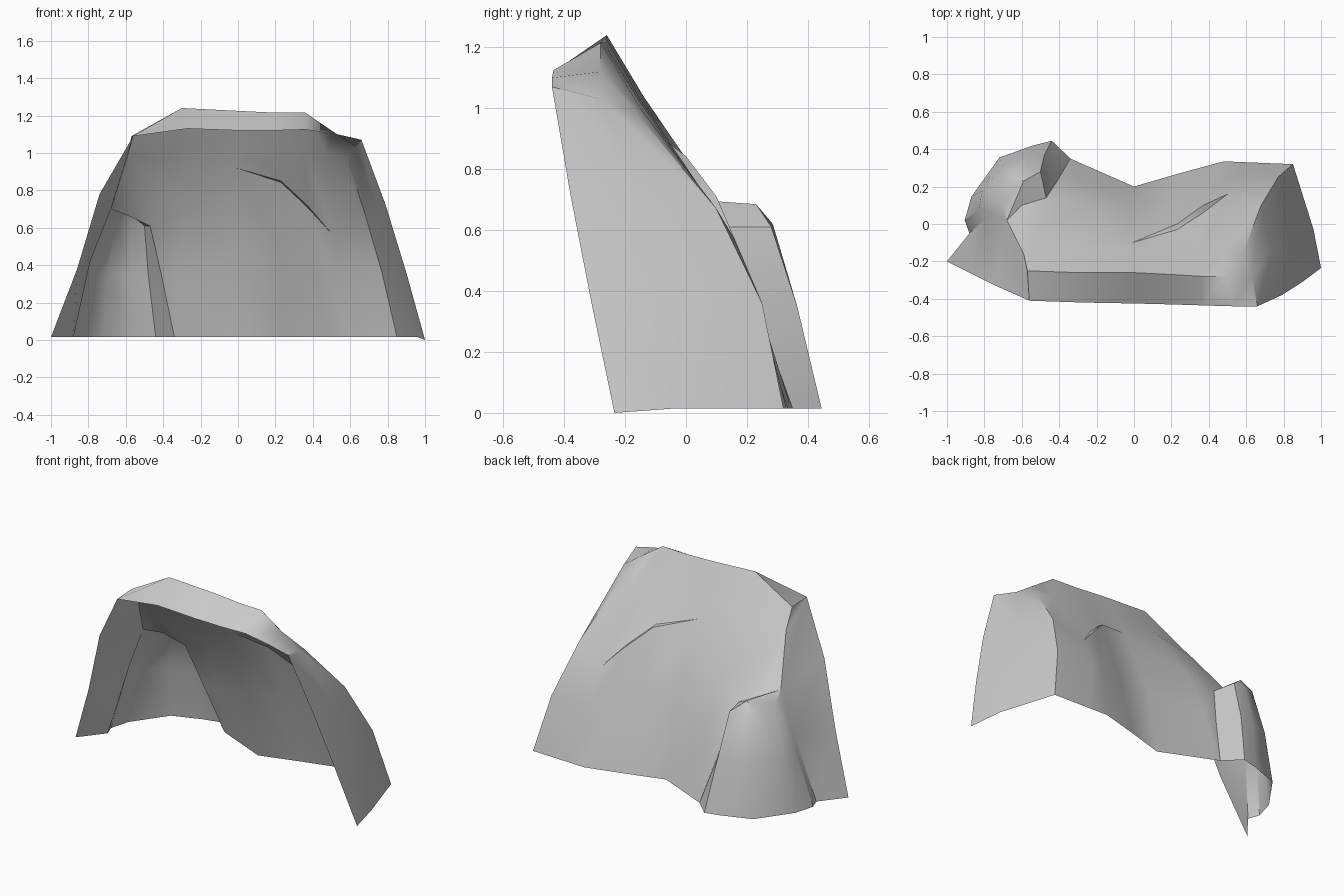
import bpy
import bmesh
from mathutils import Vector

default_cube = bpy.data.objects.get("Cube")
if default_cube:
    bpy.data.objects.remove(default_cube, do_unlink=True)

GROUND = 0.015
bm = bmesh.new()


def add_face(points):
    """Add one face, dropping repeated corners."""
    corners = []
    for point in points:
        if Vector(point) not in corners:
            corners.append(Vector(point))
    if len(corners) > 2:
        bm.faces.new([bm.verts.new(corner) for corner in corners])


def loft(sections):
    """Skin neighbouring sections that have equal point counts."""
    for first, second in zip(sections, sections[1:]):
        for i in range(len(first) - 1):
            add_face([first[i], first[i + 1], second[i + 1], second[i]])


def fan(centre, rim):
    """Close a rim with triangles around a centre point."""
    for a, b in zip(rim, rim[1:] + rim[:1]):
        add_face([centre, a, b])


# Back wall: horizontal sections from the ridge down to the ground
ridge = [(-.57, -.25, 1.09), (-.3, -.26, 1.24), (0, -.26, 1.225), (.2, -.27, 1.215),
         (.36, -.28, 1.215), (.5, -.28, 1.12), (.63, -.28, 1.03)]
shoulder = [(-.59, -.16, .98), (-.26, -.14, 1.04), (0, -.15, 1.03), (.2, -.15, 1.03),
            (.36, -.15, 1.02), (.48, -.15, 1), (.58, -.16, .98)]
crease = [(-.47, .14, .61), (-.3, .12, .66), (-.01, -.1, .92), (.23, -.03, .85),
          (.37, .06, .72), (.5, .16, .57), (.68, .1, .67)]
middle = [(-.41, .23, .35), (-.32, .24, .35), (-.02, .1, .45), (.23, .14, .45),
          (.4, .2, .42), (.5, .24, .36), (.77, .25, .36)]
foot = [(x, y, GROUND) for x, y in
        [(-.34, .35), (-.33, .345), (0, .2), (.24, .27), (.48, .335), (.6, .33), (.85, .32)]]

# A narrow stepped ledge follows part of the crease
ledge_depth = [0, 0, 0, .03, .04, 0, 0]
ledge = [(x, y + d, z - d / 4) for (x, y, z), d in zip(crease, ledge_depth)]
loft([ridge, shoulder, crease])
loft([crease, ledge, middle, foot])

# Overhanging lip in front of the ridge
lip = [(-.56, -.41, 1.09), (-.27, -.42, 1.13), (0, -.425, 1.12), (.2, -.43, 1.12),
       (.36, -.435, 1.125), (.53, -.44, 1.1), (.66, -.44, 1.07)]
loft([lip, ridge])

# Side panel at positive x
loft([
    [lip[-1], ridge[-1], shoulder[-1]],
    [(.79, -.38, .72), (.74, -.14, .7), crease[-1]],
    [(.9, -.31, .36), (.87, -.075, .36), middle[-1]],
    [(1, -.235, 0), (.96, -.03, GROUND), foot[-1]],
])

# Side panel at negative x, meeting the buttress along a soft valley
valley = [(-.68, .02, .7), (-.79, .03, .42), (-.88, -.05, GROUND)]
front_edge = [lip[0], (-.74, -.33, .78), (-.86, -.27, .38), (-1, -.2, GROUND)]
loft([front_edge, [shoulder[0]] + valley])
add_face([lip[0], ridge[0], shoulder[0]])

# Rounded buttress: vertical profiles running around its outside
buttress = [
    valley,
    [(-.7, .1, .65), (-.83, .08, .38), (-.905, .02, GROUND)],
    [(-.69, .2, .61), (-.81, .18, .35), (-.87, .145, GROUND)],
    [(-.65, .26, .62), (-.7, .31, .35), (-.72, .355, GROUND)],
    [(-.57, .285, .62), (-.57, .36, .35), (-.54, .42, GROUND)],
    [(-.5, .28, .61), (-.48, .365, .35), (-.44, .445, GROUND)],
    [crease[0], middle[0], foot[0]],
]
loft(buttress)

# Buttress cap and the saddle joining it to the wall
saddle = (-.6, .1, .67)
fan((-.59, .23, .685), [profile[0] for profile in buttress] + [saddle])
add_face([shoulder[0], valley[0], saddle])
add_face([shoulder[0], saddle, crease[0]])

# Weld the patches and turn the faces outward
bmesh.ops.remove_doubles(bm, verts=bm.verts, dist=0.0005)
bmesh.ops.recalc_face_normals(bm, faces=bm.faces)
if sum(face.normal.y * face.calc_area() for face in bm.faces) < 0:
    bmesh.ops.reverse_faces(bm, faces=bm.faces)

mesh = bpy.data.meshes.new("rock_shell")
bm.to_mesh(mesh)
bm.free()
rock = bpy.data.objects.new("rock_shell", mesh)
bpy.context.collection.objects.link(rock)

# Plain grey stone
stone = bpy.data.materials.new("grey_stone")
stone.use_nodes = True
colour = (.6, .6, .6, 1)
stone.diffuse_color = colour
stone.node_tree.nodes["Principled BSDF"].inputs["Base Color"].default_value = colour
mesh.materials.append(stone)

# Soft faces with sharp creases
bpy.ops.object.select_all(action="DESELECT")
rock.select_set(True)
bpy.context.view_layer.objects.active = rock
bpy.ops.object.shade_smooth_by_angle(angle=.6)
